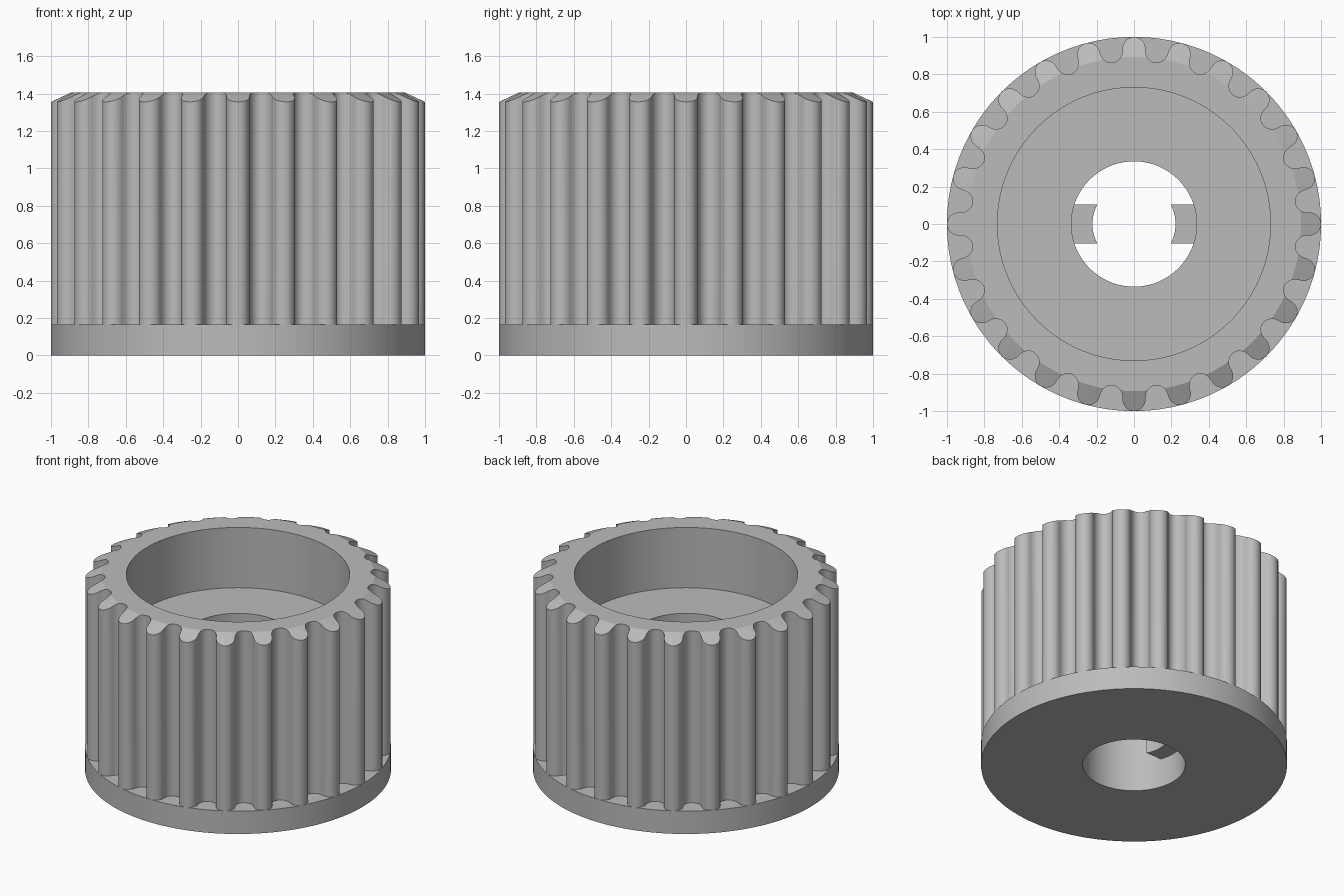
import bpy, bmesh, math

if "Cube" in bpy.data.objects:
    bpy.data.objects.remove(bpy.data.objects["Cube"])

TEETH, STEPS = 24, 16
HOLE, BORE, CHAMFER = 0.335, 0.73, 0.893
FLANGE_TOP, FLOOR, TOP = 0.165, 0.97, 1.405

grey = bpy.data.materials.new("Grey metal")
grey.use_nodes = True
colour = (0.5, 0.5, 0.5, 1)
grey.diffuse_color = colour
grey.node_tree.nodes["Principled BSDF"].inputs["Base Color"].default_value = colour


def loft(name, rings, close_around=True):
    """Skin a closed series of point rings; cap the ends if not a full turn."""
    bm = bmesh.new()
    loops = [[bm.verts.new(p) for p in ring] for ring in rings]
    count = len(loops[0])
    for a, b in zip(loops, loops[1:] + loops[:1]):
        for i in range(count if close_around else count - 1):
            j = (i + 1) % count
            bm.faces.new((a[i], a[j], b[j], b[i]))
    if not close_around:
        bm.faces.new([ring[0] for ring in loops])
        bm.faces.new([ring[-1] for ring in loops])
    bmesh.ops.remove_doubles(bm, verts=bm.verts[:], dist=1e-5)
    bmesh.ops.recalc_face_normals(bm, faces=bm.faces[:])
    mesh = bpy.data.meshes.new(name)
    bm.to_mesh(mesh)
    bm.free()
    mesh.materials.append(grey)
    obj = bpy.data.objects.new(name, mesh)
    bpy.context.collection.objects.link(obj)
    bpy.ops.object.select_all(action="DESELECT")
    obj.select_set(True)
    bpy.context.view_layer.objects.active = obj
    bpy.ops.object.shade_smooth_by_angle(angle=math.radians(20))
    return obj


def polar(r, t, z):
    return (r * math.cos(t), r * math.sin(t), z)


# Tooth outline: rounded tips alternating with rounded grooves
outline = []
half = math.pi / (2 * TEETH)
for k in range(2 * TEETH):
    sign = 1 if k % 2 == 0 else -1
    for s in range(STEPS):
        a = math.pi * (s / STEPS - 0.5)
        outline.append((0.935 + sign * 0.065 * math.cos(a),
                        2 * half * k + half * math.sin(a)))


def circle(r, z):
    return [polar(r, t, z) for _, t in outline]


# Body: flange, toothed sleeve with chamfered top, bore and shaft hole
loft("toothed_body", [
    circle(HOLE, 0),
    circle(1, 0),
    circle(1, FLANGE_TOP),
    [polar(r, t, FLANGE_TOP) for r, t in outline],
    [polar(r, t, TOP - 0.467 * max(0, r - CHAMFER)) for r, t in outline],
    [polar(min(r, CHAMFER), t, TOP) for r, t in outline],
    circle(BORE, TOP),
    circle(BORE, FLOOR),
    circle(HOLE, FLOOR),
])

# Two keys with curved inner faces, set in the shaft hole
for name, side in (("left_key", 1), ("right_key", -1)):
    def arc(r, z):
        ys = [0.105 * (i / 6 - 1) for i in range(13)]
        return [(side * math.sqrt(r * r - y * y), y, z) for y in ys]
    loft(name, [arc(0.222, 0.21), arc(HOLE, 0.21),
                arc(HOLE, 0.76), arc(0.222, 0.76)], close_around=False)
